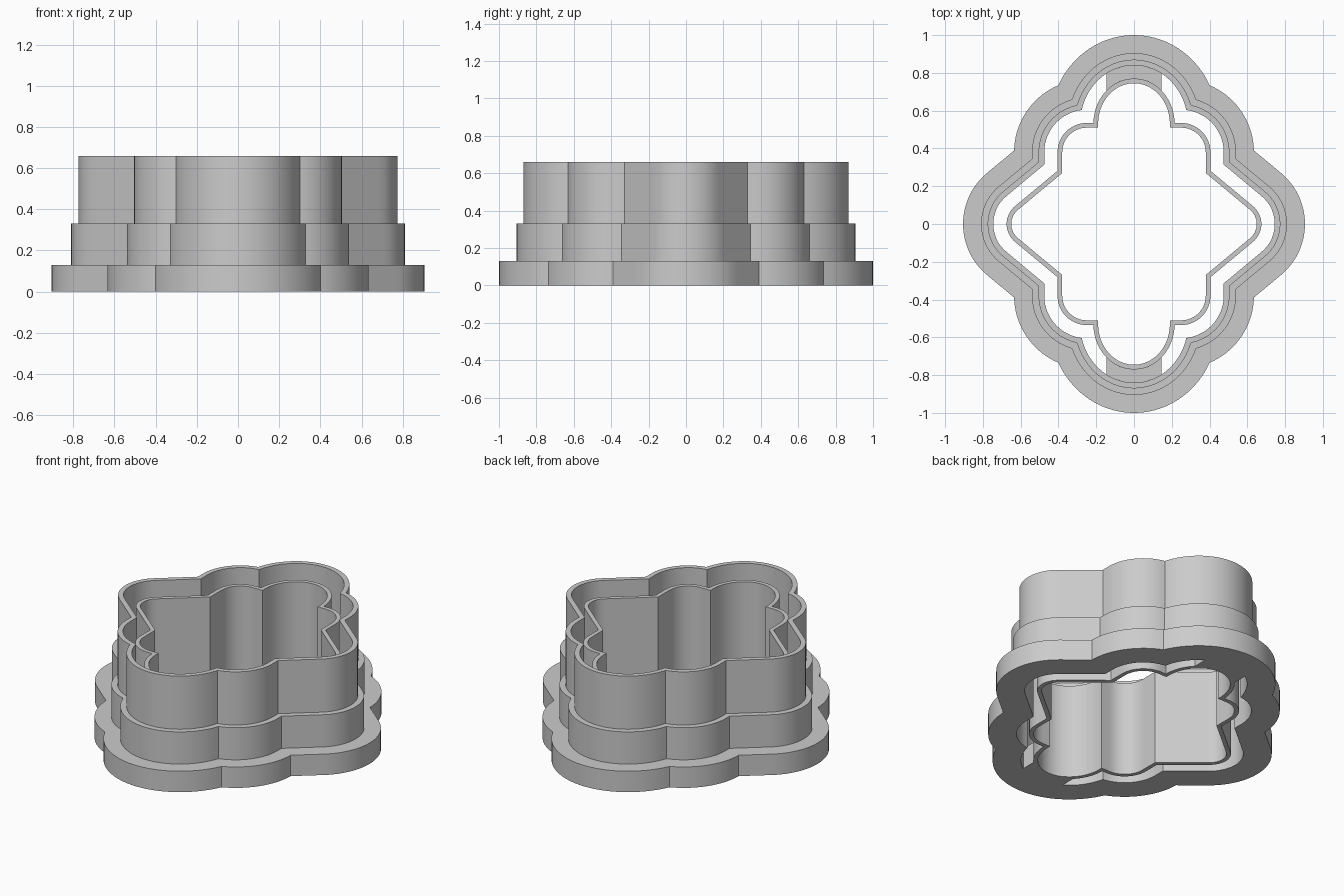
import bpy, bmesh
from math import hypot, sqrt, sin, cos, pi

if "Cube" in bpy.data.objects:
    bpy.data.objects.remove(bpy.data.objects["Cube"])

grey = bpy.data.materials.new("plain_grey")
grey.use_nodes = True
grey.diffuse_color = (0.6, 0.6, 0.6, 1)
grey.node_tree.nodes["Principled BSDF"].inputs["Base Color"].default_value = (0.6, 0.6, 0.6, 1)

LOBE_Y, LOBE_RX, LOBE_RY = 0.53, 0.19, 0.215


# Outline parts for one quadrant, each grown outward by d; negative means inside
def tip(x, y, d):
    x -= 0.553
    across = hypot(x, y) if 0.77 * x - 0.64 * y > 0 else 0.64 * x + 0.77 * y
    return across - 0.097 - d


def shoulder(x, y, d):
    return hypot(max(x - 0.25, 0), max(y - 0.38, 0)) - 0.13 - d


def lobe(x, y, d):
    return hypot(x / (LOBE_RX + d), max(y - LOBE_Y, 0) / (LOBE_RY + d)) - 1


def bisect(inside, low, high):
    for _ in range(40):
        mid = (low + high) / 2
        if inside(mid):
            low = mid
        else:
            high = mid
    return low


def reach(part, a, d):
    return bisect(lambda t: part(t * cos(a), t * sin(a), d) < 0, 0, 2)


def outline(d, steps=18):
    """Full outline at offset d, with exact points in the notches."""
    notch_a = bisect(lambda a: reach(tip, a, d) > reach(shoulder, a, d), 0, pi / 4)
    notch_b = bisect(lambda a: reach(shoulder, a, d) > reach(lobe, a, d), pi / 4, pi / 2)
    quarter = []
    for part, a0, a1 in ((tip, 0, notch_a), (shoulder, notch_a, notch_b), (lobe, notch_b, pi / 2)):
        for i in range(steps):
            a = a0 + (a1 - a0) * i / steps
            r = reach(part, a, d)
            quarter.append((r * cos(a), r * sin(a)))
    quarter.append((0, LOBE_Y + LOBE_RY + d))
    half = quarter + [(-x, y) for x, y in quarter[-2::-1]]
    return half + [(x, -y) for x, y in half[-2:0:-1]]


def finish(name, bm):
    bmesh.ops.recalc_face_normals(bm, faces=bm.faces[:])
    mesh = bpy.data.meshes.new(name)
    bm.to_mesh(mesh)
    bm.free()
    mesh.materials.append(grey)
    ob = bpy.data.objects.new(name, mesh)
    bpy.context.collection.objects.link(ob)
    bpy.ops.object.select_all(action='DESELECT')
    ob.select_set(True)
    bpy.context.view_layer.objects.active = ob
    bpy.ops.object.shade_smooth_by_angle(angle=0.45)


def skin(bm, rings, closed):
    """Join point rings, each to the next and the last to the first."""
    rings = [[bm.verts.new(p) for p in ring] for ring in rings]
    n = len(rings[0])
    for k, ring in enumerate(rings):
        after = rings[(k + 1) % len(rings)]
        for i in range(n if closed else n - 1):
            j = (i + 1) % n
            bm.faces.new((ring[i], ring[j], after[j], after[i]))
    return rings


def wall(name, section):
    bm = bmesh.new()
    skin(bm, [[(x, y, z) for x, y in outline(d)] for d, z in section], True)
    finish(name, bm)


# Stepped outer cutter with its wide foot flange
wall("outer_cutter", [(0.095, 0), (0.255, 0), (0.255, 0.13), (0.16, 0.13),
                      (0.16, 0.33), (0.125, 0.33), (0.125, 0.66), (0.095, 0.66)])
# Thin, slightly lower inner wall
wall("inner_wall", [(0, 0), (0.025, 0), (0.025, 0.59), (0, 0.59)])


# Bridges joining the two walls at the front and back lobes
def bridge(name, side):
    def arc(d, z):
        xs = [0.145 * (i / 8 - 1) for i in range(17)]
        return [(x, side * (LOBE_Y + (LOBE_RY + d) * sqrt(1 - (x / (LOBE_RX + d)) ** 2)), z) for x in xs]
    bm = bmesh.new()
    rings = skin(bm, [arc(0.025, 0), arc(0.095, 0), arc(0.095, 0.13), arc(0.025, 0.13)], False)
    for end in (0, -1):
        bm.faces.new([ring[end] for ring in rings])
    finish(name, bm)


bridge("front_bridge", -1)
bridge("back_bridge", 1)
